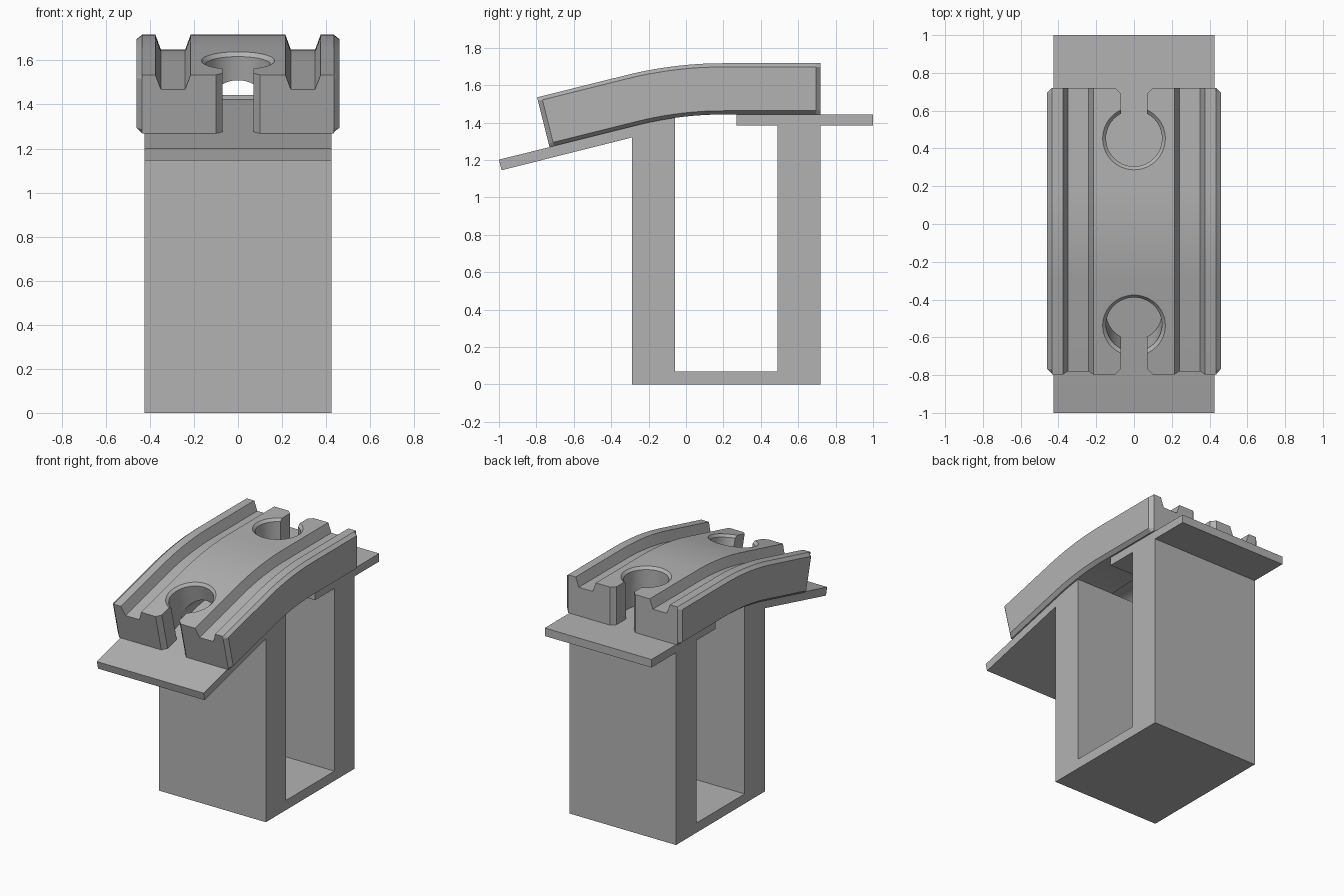
import bpy, bmesh
from math import sin, cos, tan, radians, pi
from mathutils import Matrix, Vector

cube = bpy.data.objects.get("Cube")
if cube:
    bpy.data.objects.remove(cube, do_unlink=True)

grey = bpy.data.materials.new("plain_grey")
grey.use_nodes = True
colour = (0.45, 0.45, 0.45, 1)
grey.diffuse_color = colour
grey.node_tree.nodes["Principled BSDF"].inputs["Base Color"].default_value = colour


def loft(name, rings):
    """Capped solid through a list of equal-length rings."""
    bm = bmesh.new()
    vs = [[bm.verts.new(p) for p in ring] for ring in rings]
    n = len(rings[0])
    for a, b in zip(vs, vs[1:]):
        for i in range(n):
            j = (i + 1) % n
            bm.faces.new((a[i], a[j], b[j], b[i]))
    bm.faces.new(vs[0])
    bm.faces.new(vs[-1])
    bmesh.ops.remove_doubles(bm, verts=bm.verts, dist=1e-5)
    bmesh.ops.recalc_face_normals(bm, faces=bm.faces)
    mesh = bpy.data.meshes.new(name)
    bm.to_mesh(mesh)
    bm.free()
    mesh.materials.append(grey)
    ob = bpy.data.objects.new(name, mesh)
    bpy.context.collection.objects.link(ob)
    return ob


def circle(r, z, n=64):
    return [(r * cos(2 * pi * i / n), r * sin(2 * pi * i / n), z) for i in range(n)]


def cut(target, cutter, matrix):
    cutter.data.transform(matrix)
    cutter.hide_render = True
    mod = target.modifiers.new("cut", 'BOOLEAN')
    mod.operation, mod.solver, mod.object = 'DIFFERENCE', 'EXACT', cutter
    bpy.context.view_layer.objects.active = target
    bpy.ops.object.modifier_apply(modifier=mod.name)
    bpy.data.objects.remove(cutter, do_unlink=True)


# Path of the track underside: (y, z, slope angle)
TILT, RADIUS, BEND_Y, DECK_Z = radians(14), 1.88, 0.20, 1.443
FRONT_Y, BACK_Y, HEIGHT = -0.73, 0.72, 0.274
bend = []
for i in range(21):
    a = TILT * i / 20
    bend.append((BEND_Y - RADIUS * sin(a), DECK_Z - RADIUS * (1 - cos(a)), a))
knee_y, knee_z, _ = bend[-1]


def slope_z(y):
    return knee_z + (y - knee_y) * tan(TILT)


front_z = slope_z(FRONT_Y)

# Stand: base, two legs, level deck and sloping deck in one side profile
leg_top = [(y, z) for y, z, a in bend if y < -0.07]
side = [(-0.29, 0), (BACK_Y, 0), (BACK_Y, 1.385), (1, 1.385), (1, DECK_Z), (0.27, DECK_Z),
        (0.27, 1.385), (0.49, 1.385), (0.49, 0.07), (-0.06, 0.07), (-0.06, 1.425)]
side += leg_top + [(-1, slope_z(-1)), (-0.986, 1.145), (-0.29, 1.32)]
stand = loft("stand", [[(x, y, z) for y, z in side] for x in (-0.425, 0.425)])

# Track: grooved, chamfered section swept along the path
half = [(0.435, 0), (0.46, 0.02), (0.46, HEIGHT - 0.02), (0.435, HEIGHT), (0.375, HEIGHT),
        (0.35, 0.206), (0.24, 0.206), (0.215, HEIGHT)]
section = half + [(-x, h) for x, h in reversed(half)]
BEVEL = 0.025
path = [(BACK_Y, DECK_Z, 0), (BACK_Y - BEVEL, DECK_Z, 0)] + bend
path += [(FRONT_Y + BEVEL * cos(TILT), front_z + BEVEL * sin(TILT), TILT), (FRONT_Y, front_z, TILT)]
rings = []
for k, (y, z, a) in enumerate(path):
    limit = 0.435 if k in (0, len(path) - 1) else 1
    rings.append([(max(-limit, min(limit, x)), y - h * sin(a), z + h * cos(a)) for x, h in section])
track = loft("track", rings)

# Round socket and flared slot at each end (local y points inward from the end)
ends = (Matrix.Translation((0, BACK_Y, DECK_Z)) @ Matrix.Rotation(pi, 4, 'Z'),
        Matrix.Translation((0, FRONT_Y, front_z)) @ Matrix.Rotation(TILT, 4, 'X'))
slot = [(0.13, -0.03), (0.07, 0.03), (0.07, 0.2), (-0.07, 0.2), (-0.07, 0.03), (-0.13, -0.03)]
for end in ends:
    cut(track, loft("slot_cutter", [[(x, y, z) for x, y in slot] for z in (-0.06, 0.36)]), end)
    socket = loft("socket_cutter", [circle(0.148, -0.06), circle(0.148, HEIGHT - 0.018),
                                    circle(0.166, HEIGHT), circle(0.166, HEIGHT + 0.06)])
    cut(track, socket, end @ Matrix.Translation((0, 0.267, 0)))

# Arched passage under the track joining the two sockets
tunnel = loft("passage_cutter", [circle(0.148, -0.44), circle(0.148, 0.42)])
cut(track, tunnel, Matrix.Translation((0, 0, 1.362)) @ Matrix.Rotation(-pi / 2, 4, 'X'))

# Smooth the curves, keep the edges sharp
for ob in (stand, track):
    bpy.ops.object.select_all(action='DESELECT')
    ob.select_set(True)
    bpy.context.view_layer.objects.active = ob
    bpy.ops.object.shade_smooth_by_angle(angle=radians(20))
